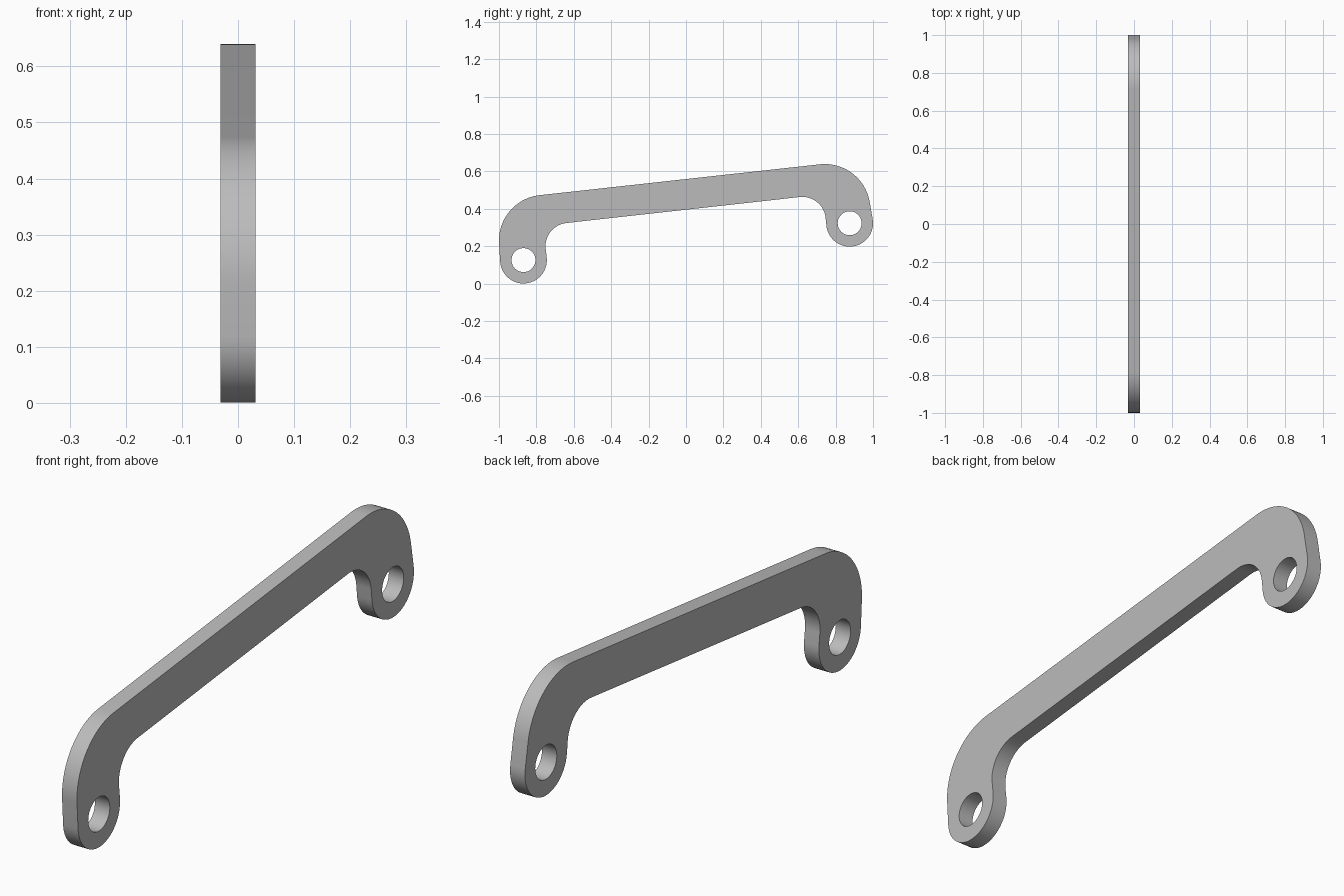
import bpy, math
from mathutils import Vector

cube = bpy.data.objects.get("Cube")
if cube:
    bpy.data.objects.remove(cube, do_unlink=True)

HALF_WIDTH = 0.031
HOLE_RADIUS = 0.064
LOBE = 0.125
CORNER = 0.2435
FILLET = -0.125  # negative radius: concave arc

# Outline circles in clockwise order: (y, z, signed radius)
left_lobe = (-0.869, 0.126, LOBE)
right_lobe = (0.875, 0.323, LOBE)
circles = [
    left_lobe,
    (-0.7565, 0.231, CORNER),
    (0.742, 0.396, CORNER),
    right_lobe,
    (0.622, 0.339, FILLET),
    (-0.626, 0.200, FILLET),
]


def tangent_angle(a, b):
    """Direction of the outward normal of the line touching both circles."""
    d = Vector((b[0] - a[0], b[1] - a[1]))
    return math.atan2(d.y, d.x) + math.acos((a[2] - b[2]) / d.length)


def arc(circle, start, sweep, steps):
    y, z, r = circle
    angles = [start + sweep * i / steps for i in range(steps + 1)]
    return [(y + r * math.cos(t), z + r * math.sin(t)) for t in angles]


def outline():
    """Belt of arcs joined by straight tangent lines."""
    points = []
    for i, c in enumerate(circles):
        start = tangent_angle(circles[i - 1], c)
        end = tangent_angle(c, circles[(i + 1) % len(circles)])
        turn = math.copysign(1, c[2])
        sweep = -turn * ((turn * (start - end)) % math.tau)
        points += arc(c, start, sweep, 28)
    return points


def add_loop(curve, points):
    spline = curve.splines.new('POLY')
    spline.points.add(len(points) - 1)
    for p, (y, z) in zip(spline.points, points):
        p.co = (y, z, 0, 1)
    spline.use_cyclic_u = True


# Flat bar with a hooked, drilled lobe at each end
curve = bpy.data.curves.new("bar_profile", 'CURVE')
curve.dimensions = '2D'
curve.fill_mode = 'BOTH'
curve.extrude = HALF_WIDTH
add_loop(curve, outline())
for lobe in (left_lobe, right_lobe):
    hole = (lobe[0], lobe[1], HOLE_RADIUS)
    add_loop(curve, arc(hole, 0, math.tau, 48)[:-1])

bar = bpy.data.objects.new("handle_bar", curve)
bar.rotation_euler = (math.pi / 2, 0, math.pi / 2)
bpy.context.collection.objects.link(bar)
bpy.ops.object.select_all(action='DESELECT')
bar.select_set(True)
bpy.context.view_layer.objects.active = bar
bpy.ops.object.convert(target='MESH')
bar = bpy.context.object
bar.name = "handle_bar"
bpy.ops.object.transform_apply(location=False, rotation=True, scale=False)

# Join the caps to the walls and face everything outwards
bpy.ops.object.mode_set(mode='EDIT')
bpy.ops.mesh.select_all(action='SELECT')
bpy.ops.mesh.remove_doubles(threshold=0.0001)
bpy.ops.mesh.normals_make_consistent(inside=False)
bpy.ops.object.mode_set(mode='OBJECT')
bpy.ops.object.shade_smooth_by_angle(angle=math.radians(30))

# Plain grey
grey = bpy.data.materials.new("plain_grey")
grey.use_nodes = True
colour = (0.5, 0.5, 0.5, 1)
grey.diffuse_color = colour
grey.node_tree.nodes["Principled BSDF"].inputs["Base Color"].default_value = colour
bar.data.materials.clear()
bar.data.materials.append(grey)
